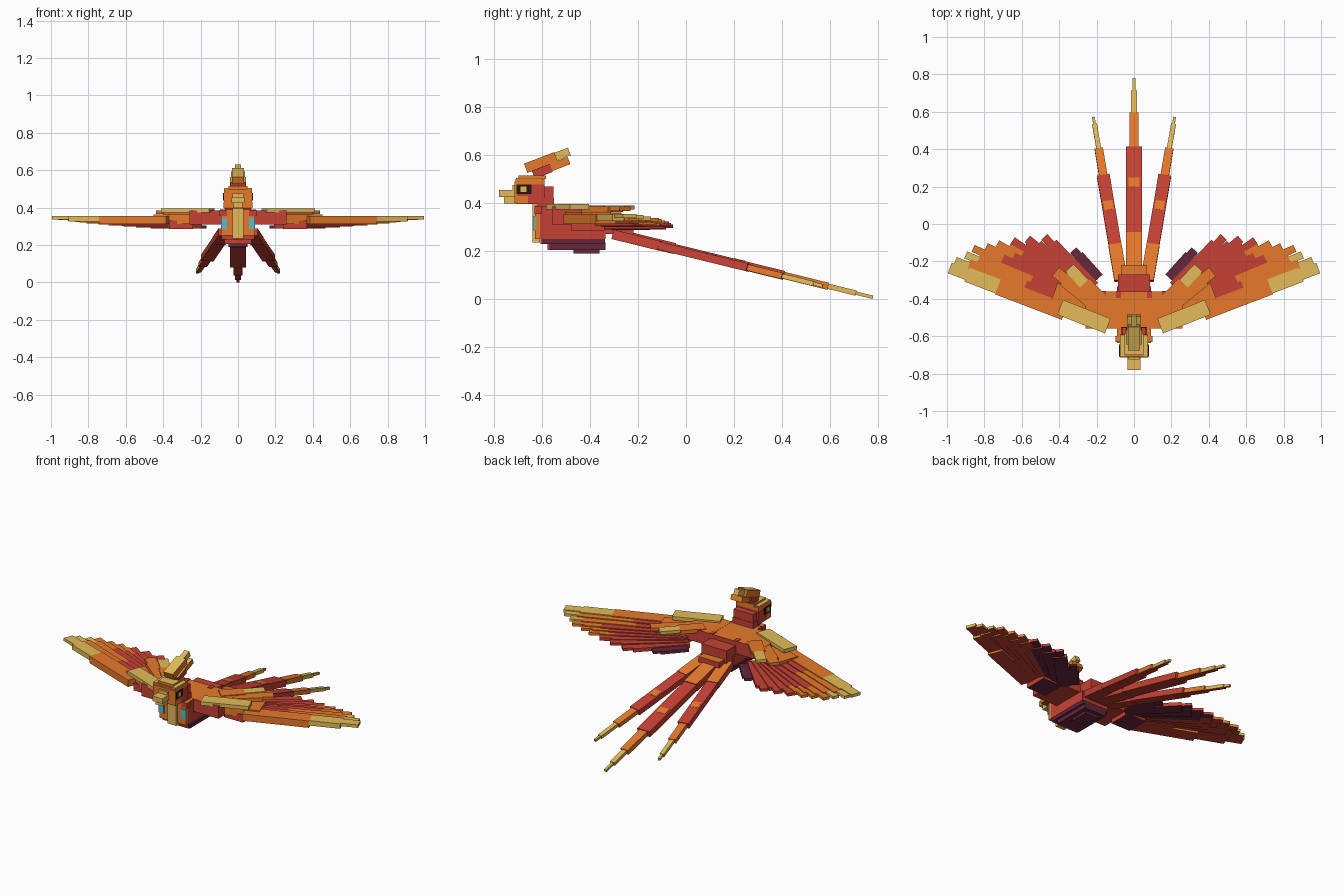
import bpy, bmesh
from math import radians, atan2, pi
from mathutils import Matrix, Vector

if "Cube" in bpy.data.objects:
    bpy.data.objects.remove(bpy.data.objects["Cube"])

# Colours
PALETTE = {
    "red": (0.57, 0.053, 0.035), "orange": (0.80, 0.195, 0.024),
    "gold": (0.77, 0.50, 0.10), "plum": (0.13, 0.02, 0.042),
    "teal": (0.10, 0.50, 0.62), "dark": (0.02, 0.007, 0.007),
}
NAMES = list(PALETTE)
MATS = []
for key, rgb in PALETTE.items():
    m = bpy.data.materials.new(key + "_paint")
    m.use_nodes = True
    m.diffuse_color = (*rgb, 1)
    m.node_tree.nodes["Principled BSDF"].inputs["Base Color"].default_value = (*rgb, 1)
    MATS.append(m)


def add_box(bm, lo, hi, side, top=None, under=None):
    """Box between two corners, coloured by face direction."""
    lo, hi = Vector(lo), Vector(hi)
    mat = Matrix.Translation((lo + hi) / 2) @ Matrix.Diagonal((*(hi - lo), 1))
    verts = bmesh.ops.create_cube(bm, size=1, matrix=mat)["verts"]
    bm.normal_update()
    for f in {f for v in verts for f in v.link_faces}:
        col = side
        if f.normal.z > 0.5:
            col = top or side
        elif f.normal.z < -0.5:
            col = under or side
        f.material_index = NAMES.index(col)


def finish(bm, name, matrix=None):
    mesh = bpy.data.meshes.new(name)
    bm.to_mesh(mesh)
    bm.free()
    for m in MATS:
        mesh.materials.append(m)
    ob = bpy.data.objects.new(name, mesh)
    if matrix:
        ob.matrix_world = matrix
    bpy.context.collection.objects.link(ob)


def box(name, lo, hi, side, top=None, under=None, matrix=None):
    bm = bmesh.new()
    add_box(bm, lo, hi, side, top, under)
    finish(bm, name, matrix)


def feather(name, matrix, segments, under="red", centred=False):
    """Stepped feather along local +Y; segments are (end, width, thickness, top[, side])."""
    bm = bmesh.new()
    start = 0
    for end, w, t, col, *side in segments:
        high = t / 2 if centred else 0
        add_box(bm, (-w / 2, start, high - t), (w / 2, end, high), (side or [col])[0], col, under)
        start = end
    finish(bm, name, matrix)


def wing_feather(name, s, root, tip, top, parts, under="red"):
    """Flat feather between two plan points; part ends are fractions of its length."""
    a, b = Vector((s * root[0], root[1])), Vector((s * tip[0], tip[1]))
    d = b - a
    m = Matrix.Translation((a.x, a.y, top)) @ Matrix.Rotation(atan2(d.y, d.x) - pi / 2, 4, "Z")
    feather(name, m, [(e * d.length, *rest) for e, *rest in parts], under)


# Body
box("body", (-.09, -.61, .25), (.09, -.36, .385), "red", "orange")
box("body_rear", (-.09, -.37, .25), (.09, -.335, .31), "red")
box("body_lower", (-.088, -.60, .23), (.088, -.337, .252), "plum")
box("body_lower_front", (-.085, -.607, .23), (.085, -.598, .252), "red")
box("belly", (-.075, -.57, .205), (.075, -.335, .235), "plum")
box("belly_keel", (-.05, -.47, .19), (.05, -.36, .21), "plum")
box("belly_front", (-.07, -.577, .205), (.07, -.569, .235), "red")
box("rump", (-.085, -.37, .27), (.085, -.27, .36), "red")
box("rump_cover", (-.07, -.31, .27), (.07, -.22, .305), "red", "orange")

# Neck and breast
box("neck", (-.07, -.62, .30), (.07, -.55, .42), "red")
box("breast", (-.065, -.63, .25), (.065, -.60, .39), "orange")
box("breast_stripe", (-.03, -.64, .235), (.03, -.61, .40), "gold")

# Head and beak
box("head", (-.075, -.71, .395), (.075, -.59, .48), "red")
box("crown", (-.076, -.712, .478), (.076, -.59, .50), "orange")
box("head_back", (-.065, -.60, .39), (.065, -.553, .47), "red")
box("face", (-.076, -.715, .40), (.076, -.705, .49), "orange")
box("brow", (-.05, -.70, .50), (.05, -.585, .515), "orange", "gold")
box("beak_upper", (-.034, -.78, .425), (.034, -.71, .455), "gold")
box("beak_lower", (-.025, -.76, .398), (.025, -.71, .426), "gold")
box("beak_bridge", (-.03, -.725, .45), (.03, -.70, .475), "gold")

# Crest, tilted upward to the back
tilt = Matrix.Translation((0, -.660, .522)) @ Matrix.Rotation(radians(21), 4, "X")
box("crest_base", (-.043, .02, -.03), (.043, .10, .006), "red", "gold", matrix=tilt)
box("crest_base_tip", (-.038, .10, -.026), (.038, .18, .006), "orange", "gold", matrix=tilt)
box("crest_main", (-.032, 0, .004), (.032, .135, .045), "orange", "gold", matrix=tilt)
box("crest_tip", (-.016, .135, .008), (.016, .195, .042), "gold", matrix=tilt)

# Middle tail feather
slope = Matrix.Translation((0, -.30, .272)) @ Matrix.Rotation(radians(-13.8), 4, "X")
feather("tail_middle", slope, [
    (.26, .085, .046, "orange", "red"), (.73, .083, .038, "red"), (.92, .05, .03, "orange"),
    (1.04, .03, .022, "gold"), (1.112, .015, .014, "gold")], centred=True)
box("tail_middle_mark", (-.03, .51, .015), (.03, .56, .0205), "orange", matrix=slope)

# Wing flight feathers, front to back: root, tip, style
FLIGHT = [
    ((.37, -.47), (.985, -.235), "lead"), ((.36, -.43), (.955, -.195), "gilded"),
    ((.34, -.40), (.90, -.165), "gilded"), ((.32, -.38), (.86, -.13), "warm"),
    ((.30, -.37), (.79, -.12), "warm"), ((.28, -.36), (.73, -.105), "warm"),
    ((.26, -.36), (.65, -.09), "plain"), ((.24, -.35), (.57, -.08), "plain"),
    ((.22, -.34), (.48, -.07), "plain"), ((.19, -.29), (.325, -.14), "inner"),
]
STYLES = {
    "lead": [(.58, .09, .042, "orange"), (.85, .08, .03, "gold"), (1, .06, .018, "gold")],
    "gilded": [(.38, .08, .03, "red"), (.88, .07, .024, "orange"), (1, .04, .016, "gold")],
    "warm": [(.72, .08, .026, "red"), (.88, .065, .022, "orange"), (1, .04, .016, "orange")],
    "plain": [(.85, .075, .022, "red"), (1, .045, .016, "red")],
    "inner": [(.8, .06, .018, "plum"), (1, .045, .014, "plum")],
}
UNDERSIDES = {"plain": "plum", "inner": "plum"}

for s, side in ((1, "left"), (-1, "right")):
    def mirrored(name, lo, hi, *cols):
        xs = sorted((s * lo[0], s * hi[0]))
        box(f"{side}_{name}", (xs[0], *lo[1:]), (xs[1], *hi[1:]), *cols)

    # Face and breast details
    mirrored("eye_rim", (.074, -.708, .437), (.079, -.645, .478), "dark")
    mirrored("eye", (.076, -.69, .445), (.081, -.665, .47), "gold")
    mirrored("cheek", (.073, -.71, .398), (.078, -.66, .43), "orange")
    mirrored("crown_edge", (.05, -.71, .499), (.075, -.60, .505), "gold")
    mirrored("breast_side", (.055, -.63, .25), (.09, -.605, .36), "orange")
    mirrored("breast_patch", (.058, -.636, .285), (.092, -.628, .345), "teal")
    mirrored("collar", (.06, -.632, .355), (.098, -.60, .388), "red", "orange")

    # Side tail feather
    yaw = Matrix.Translation((s * .07, 0, -.004)) @ Matrix.Rotation(radians(-9.3 * s), 4, "Z")
    feather(side + "_tail", slope @ yaw, [
        (.20, .07, .04, "orange", "red"), (.585, .068, .034, "red"), (.735, .045, .026, "orange"),
        (.87, .026, .02, "gold"), (.91, .014, .014, "gold")], centred=True)
    box(side + "_tail_mark", (-.025, .39, .013), (.025, .44, .0185), "orange", matrix=slope @ yaw)

    # Wing arm, with a toothed rear edge
    mirrored("shoulder", (.08, -.56, .31), (.26, -.36, .386), "red", "orange", "red")
    for i, x in enumerate((.07, .15, .215)):
        mirrored(f"edge_mark_{i + 1}", (x, -.395, .383), (x + .025, -.358, .389), "red")
    mirrored("wing_underside", (.24, -.48, .285), (.37, -.34, .33), "red", "red", "plum")
    wing_feather(side + "_wing_arm", s, (.2, -.455), (.43, -.375), .362,
                 [(1, .13, .05, "orange")])

    # Coverts
    wing_feather(side + "_covert_front", s, (.14, -.545), (.395, -.445), .396,
                 [(1, .085, .022, "gold")])
    wing_feather(side + "_covert_middle", s, (.18, -.45), (.42, -.255), .385,
                 [(.8, .08, .022, "orange"), (1, .06, .018, "orange")])
    wing_feather(side + "_covert_back", s, (.17, -.42), (.345, -.235), .39,
                 [(.55, .08, .022, "orange"), (1, .06, .018, "gold")])

    # Flight feathers
    for i, (root, tip, style) in enumerate(FLIGHT):
        wing_feather(f"{side}_flight_feather_{i + 1}", s, root, tip, .355 - .0055 * i,
                     STYLES[style], UNDERSIDES.get(style, "red"))
